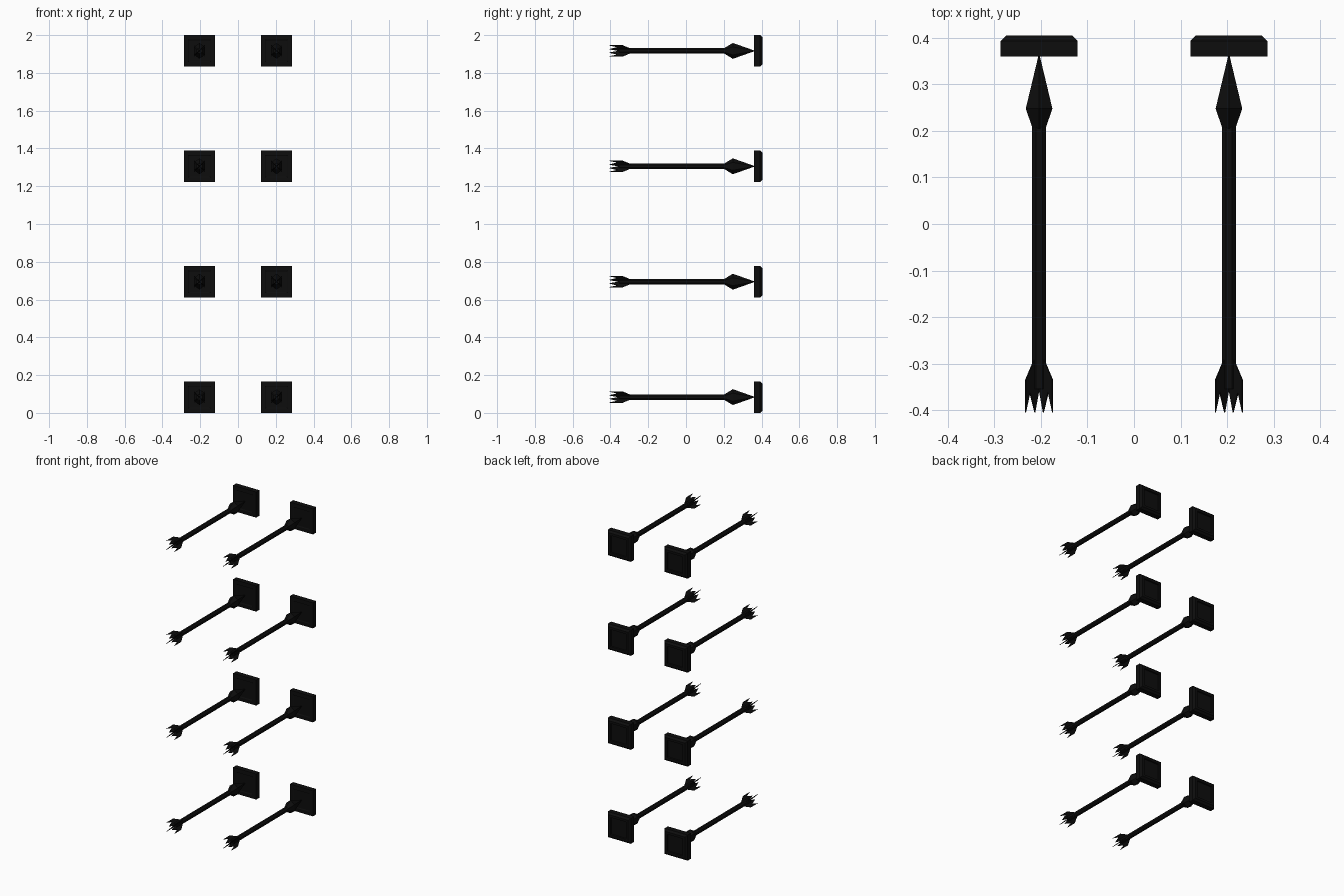
import bpy, bmesh, math
from mathutils import Vector

if "Cube" in bpy.data.objects:
    bpy.data.objects.remove(bpy.data.objects["Cube"])

mat = bpy.data.materials.new("black")
mat.diffuse_color = (0.004, 0.004, 0.004, 1)
mat.use_nodes = True
mat.node_tree.nodes["Principled BSDF"].inputs["Base Color"].default_value = mat.diffuse_color


def make(name, bm, loc):
    bmesh.ops.recalc_face_normals(bm, faces=bm.faces)
    me = bpy.data.meshes.new(name)
    bm.to_mesh(me)
    bm.free()
    me.materials.append(mat)
    ob = bpy.data.objects.new(name, me)
    ob.location = loc
    bpy.context.collection.objects.link(ob)


def loft(sections, sides, turn=0.0):
    """Capped rings along y; each section is (y, x radius, z radius)."""
    bm = bmesh.new()
    rings = []
    for y, rx, rz in sections:
        angles = [turn + math.tau * i / sides for i in range(sides)]
        rings.append([bm.verts.new((rx * math.sin(a), y, rz * math.cos(a))) for a in angles])
    for a, b in zip(rings, rings[1:]):
        for i in range(sides):
            j = (i + 1) % sides
            bm.faces.new((a[i], a[j], b[j], b[i]))
    bm.faces.new(rings[0])
    bm.faces.new(rings[-1])
    return bm


def square(y, half):
    return (y, half * math.sqrt(2), half * math.sqrt(2))


def fins():
    """Four diagonal feathers with notched tails."""
    outline = [(0.0, -0.285), (0.016, -0.293), (0.041, -0.335), (0.041, -0.405),
               (0.028, -0.362), (0.013, -0.405), (0.0, -0.355)]
    bm = bmesh.new()
    for k in range(4):
        a = math.radians(45 + 90 * k)
        out = Vector((math.cos(a), 0, math.sin(a)))
        side = Vector((-math.sin(a), 0, math.cos(a))) * 0.0015
        rows = [[bm.verts.new(out * r + Vector((0, y, 0)) + side * s) for r, y in outline]
                for s in (-1, 1)]
        bm.faces.new(rows[0])
        bm.faces.new(rows[1][::-1])
        for i in range(len(outline)):
            j = (i + 1) % len(outline)
            bm.faces.new((rows[0][i], rows[0][j], rows[1][j], rows[1][i]))
    return bm


# Two columns of four arrows, each touching its square plate
for x in (-0.204, 0.204):
    for row in range(4):
        loc = (x, 0, 0.0835 + 0.611 * row)
        # Plate with chamfered back and shallow recessed panels
        make("plate", loft([square(0.363, 0.055), square(0.360, 0.060),
                            square(0.360, 0.083), square(0.393, 0.083),
                            square(0.405, 0.071), square(0.405, 0.056),
                            square(0.397, 0.054)], 4, math.pi / 4), loc)
        # Shaft
        make("arrow_shaft", loft([(-0.355, 0.016, 0.016), (0.215, 0.016, 0.016)], 8,
                                 math.pi / 8), loc)
        # Flattened head, tip against the plate
        make("arrow_head", loft([(0.205, 0.016, 0.016), (0.248, 0.033, 0.042),
                                 (0.364, 0.001, 0.001)], 6), loc)
        make("arrow_feathers", fins(), loc)
